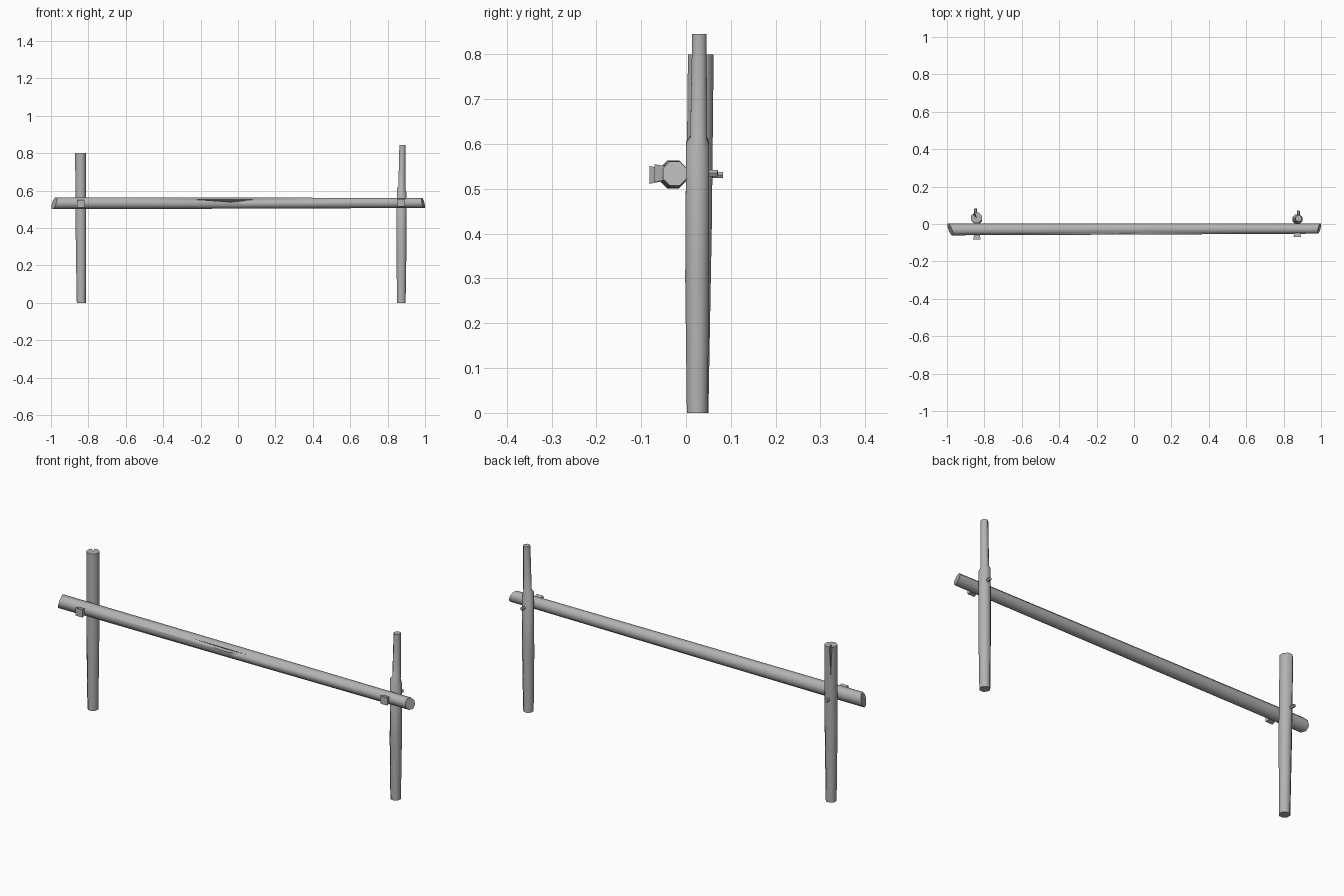
import bpy, bmesh, math
from mathutils import Vector, Matrix

cube = bpy.data.objects.get("Cube")
if cube:
    bpy.data.objects.remove(cube, do_unlink=True)

wood = bpy.data.materials.new("grey wood")
wood.use_nodes = True
GREY = (0.45, 0.45, 0.45, 1)
wood.diffuse_color = GREY
wood.node_tree.nodes["Principled BSDF"].inputs["Base Color"].default_value = GREY


def finish(name, bm, angle=50):
    bmesh.ops.recalc_face_normals(bm, faces=bm.faces)
    mesh = bpy.data.meshes.new(name)
    bm.to_mesh(mesh)
    bm.free()
    mesh.materials.append(wood)
    ob = bpy.data.objects.new(name, mesh)
    bpy.context.collection.objects.link(ob)
    smooth(ob, angle)
    return ob


def smooth(ob, angle=50):
    bpy.ops.object.select_all(action='DESELECT')
    ob.select_set(True)
    bpy.context.view_layer.objects.active = ob
    bpy.ops.object.shade_smooth_by_angle(angle=math.radians(angle))


def log(name, rings, axis, sides=8):
    """Loft rings of (distance, u, v, radius, tilt_u, tilt_v) along x or z."""
    bm = bmesh.new()
    loops = []
    for d, u, v, r, tu, tv in rings:
        loop = []
        for i in range(sides):
            a = (i + 0.5) * math.tau / sides
            du, dv = r * math.cos(a), r * math.sin(a)
            along = d + tu * du + tv * dv
            co = (along, u + du, v + dv) if axis == 'x' else (u + du, v + dv, along)
            loop.append(bm.verts.new(co))
        loops.append(loop)
    for a, b in zip(loops, loops[1:]):
        for i in range(sides):
            j = (i + 1) % sides
            bm.faces.new((a[i], a[j], b[j], b[i]))
    bm.faces.new(loops[0])
    bm.faces.new(loops[-1])
    return finish(name, bm)


def carve(ob, points):
    """Cut the convex hull of the points out of an object."""
    bm = bmesh.new()
    for p in points:
        bm.verts.new(p)
    bmesh.ops.convex_hull(bm, input=bm.verts)
    cutter = finish("crack_cutter", bm)
    cutter.hide_render = True
    mod = ob.modifiers.new("crack", 'BOOLEAN')
    mod.object = cutter
    mod.operation = 'DIFFERENCE'
    mod.solver = 'EXACT'
    bpy.context.view_layer.objects.active = ob
    bpy.ops.object.modifier_apply(modifier=mod.name)
    bpy.data.objects.remove(cutter, do_unlink=True)
    smooth(ob)


# Rail with slanted ends and a long thin crack on its front
rail = log("rail", [
    (-0.983, -0.029, 0.532, 0.034, -0.35, 0.3),
    (0, -0.027, 0.533, 0.032, 0, 0),
    (0.99, -0.025, 0.534, 0.029, 0.25, -0.25),
], 'x')
carve(rail, [(-0.30, -0.056, 0.556), (0.14, -0.056, 0.556),
             (-0.06, -0.066, 0.560), (-0.03, -0.066, 0.538),
             (-0.05, -0.035, 0.541)])

# Wide post, split at the top
split_post = log("split_post", [
    (0, -0.838, 0.026, 0.026, 0, 0),
    (0.16, -0.839, 0.027, 0.028, 0, 0),
    (0.42, -0.840, 0.029, 0.031, 0, 0),
    (0.80, -0.842, 0.033, 0.031, 0, 0),
], 'z')
out = Vector((-0.55, 0.83, 0)).normalized()
side = Vector((-out.y, out.x, 0))
centre = Vector((-0.842, 0.033, 0.82))
carve(split_post, [centre - out * 0.006,
                   centre + out * 0.045 + side * 0.010,
                   centre + out * 0.045 - side * 0.010,
                   centre + out * 0.032 - Vector((0, 0, 0.19))])

# Post with a slanted shoulder and a thin upper part
log("stepped_post", [
    (0, 0.873, 0.025, 0.025, 0, 0),
    (0.3, 0.874, 0.025, 0.029, 0, 0),
    (0.60, 0.875, 0.026, 0.028, -0.45, 0),
    (0.615, 0.876, 0.028, 0.020, -0.45, 0),
    (0.845, 0.879, 0.030, 0.0175, 0, 0),
], 'z')

# Pegs: a flared square head in front and a thin tip at the back
for label, x, front, z, tip_x, tip_y in (
        ("right", -0.84, -0.082, 0.531, -0.848, 0.082),
        ("left", 0.873, -0.070, 0.535, 0.880, 0.071)):
    bm = bmesh.new()
    bmesh.ops.create_cube(bm, size=1)
    for v in bm.verts:
        half = 0.020 if v.co.y < 0 else 0.013
        y = front if v.co.y < 0 else front + 0.035
        v.co = (x + math.copysign(half, v.co.x), y, z + math.copysign(half, v.co.z))
    finish(label + "_peg_head", bm, 30)

    start, end = Vector((x, front + 0.03, z)), Vector((tip_x, tip_y, z))
    bm = bmesh.new()
    bmesh.ops.create_cone(bm, cap_ends=True, segments=6, radius1=0.010,
                          radius2=0.008, depth=(end - start).length)
    turn = (end - start).to_track_quat('Z', 'X').to_matrix().to_4x4()
    bm.transform(Matrix.Translation((start + end) / 2) @ turn)
    finish(label + "_peg_tip", bm, 30)
